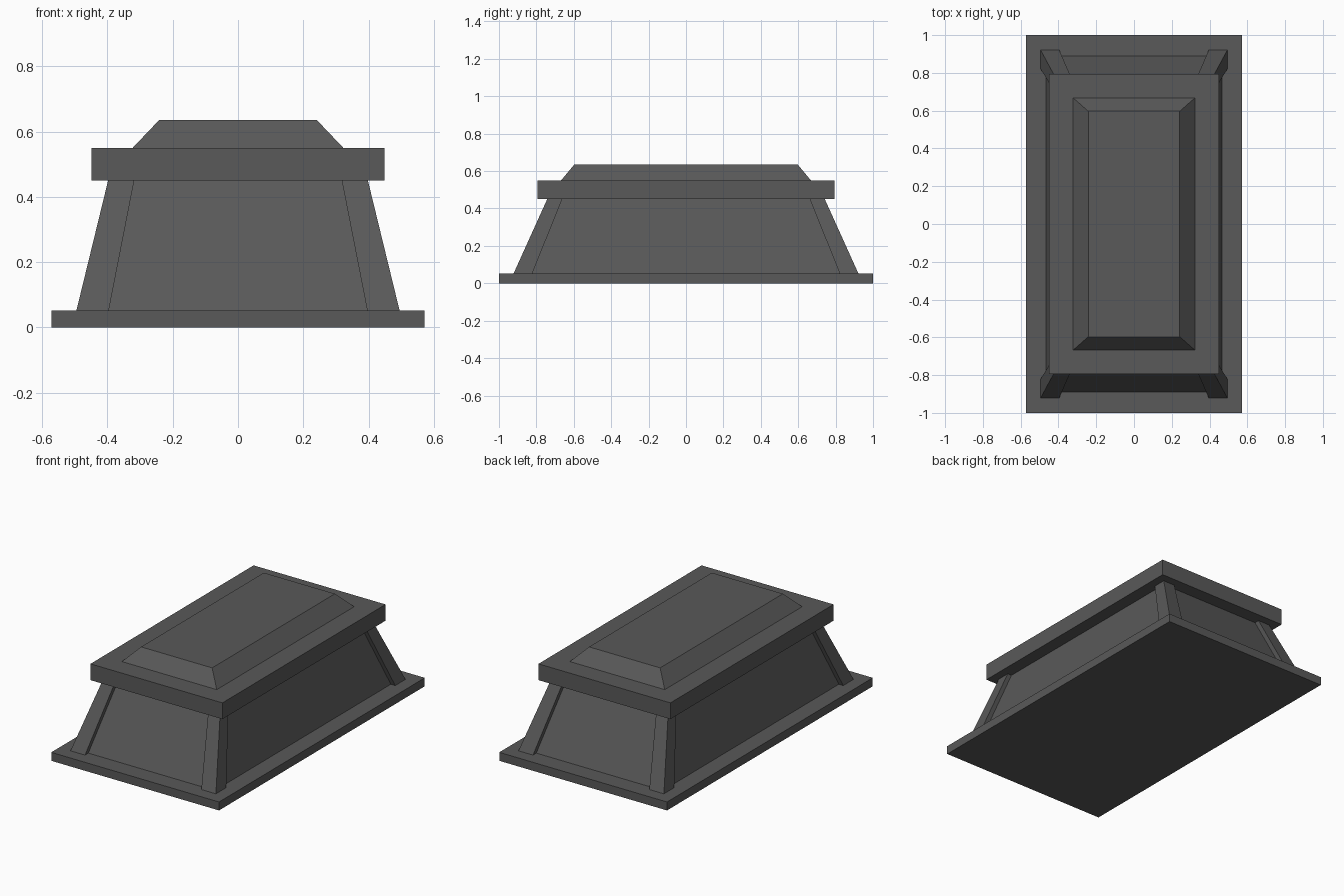
import bpy
import bmesh

cube = bpy.data.objects.get("Cube")
if cube:
    bpy.data.objects.remove(cube, do_unlink=True)

stone = bpy.data.materials.new("dark grey stone")
stone.use_nodes = True
GREY = (0.1, 0.1, 0.1, 1)
stone.diffuse_color = GREY
stone.node_tree.nodes["Principled BSDF"].inputs["Base Color"].default_value = GREY


def frustum(name, low, high, z0, z1):
    """Tapered block; low and high are (x0, x1, y0, y1) rectangles."""
    bm = bmesh.new()
    bmesh.ops.create_cube(bm, size=2)
    for v in bm.verts:
        top = v.co.z > 0
        x0, x1, y0, y1 = high if top else low
        v.co = (x1 if v.co.x > 0 else x0, y1 if v.co.y > 0 else y0, z1 if top else z0)
    bmesh.ops.recalc_face_normals(bm, faces=bm.faces)
    mesh = bpy.data.meshes.new(name)
    bm.to_mesh(mesh)
    bm.free()
    mesh.materials.append(stone)
    obj = bpy.data.objects.new(name, mesh)
    bpy.context.collection.objects.link(obj)
    return obj


def centred(x, y):
    return (-x, x, -y, y)


BASE_TOP, LID_BOTTOM, LID_TOP = 0.052, 0.45, 0.55

# Base slab and tapered chest
frustum("base_slab", centred(0.571, 1), centred(0.571, 1), 0, BASE_TOP)
frustum("body", centred(0.465, 0.89), centred(0.37, 0.71), BASE_TOP, LID_BOTTOM)

# Leaning corner posts, mirrored to all four corners
post = frustum("corner_posts", (0.396, 0.495, 0.822, 0.922),
               (0.318, 0.398, 0.662, 0.742), BASE_TOP, LID_BOTTOM)
centre = bpy.data.objects.new("mirror_centre", None)
centre.hide_render = True
bpy.context.collection.objects.link(centre)
mirror = post.modifiers.new("four corners", "MIRROR")
mirror.use_axis = (True, True, False)
mirror.mirror_object = centre
mirror.use_mirror_merge = False

# Lid slab and bevelled top panel
frustum("lid", centred(0.449, 0.793), centred(0.449, 0.793), LID_BOTTOM, LID_TOP)
frustum("lid_panel", centred(0.323, 0.668), centred(0.242, 0.597), LID_TOP, 0.635)
